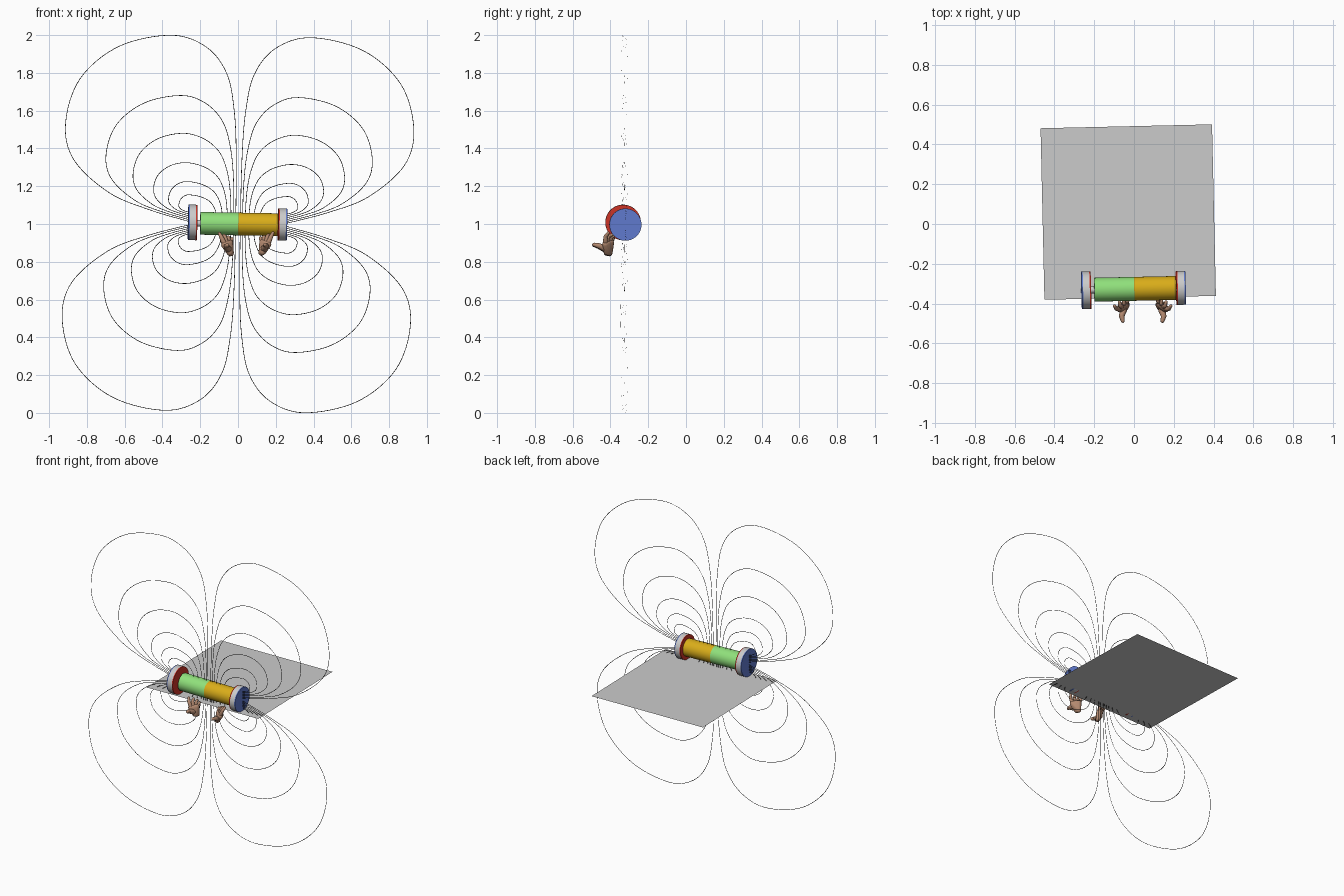
import bpy, bmesh
from math import radians, sin, cos
from mathutils import Matrix, Vector

if "Cube" in bpy.data.objects:
    bpy.data.objects.remove(bpy.data.objects["Cube"])

# Whole coil assembly is slightly yawed and pitched
POSE = (Matrix.Translation((0, -0.326, 1.0)) @ Matrix.Rotation(radians(1.2), 4, 'Z')
        @ Matrix.Rotation(radians(1.0), 4, 'Y'))


def mat(name, rgb):
    m = bpy.data.materials.new(name)
    m.diffuse_color = (*rgb, 1)
    m.use_nodes = True
    m.node_tree.nodes["Principled BSDF"].inputs["Base Color"].default_value = m.diffuse_color
    return m


GREEN = mat("green", (0.28, 0.75, 0.2))
YELLOW = mat("yellow", (0.70, 0.42, 0.01))
BLUE = mat("blue", (0.12, 0.20, 0.63))
RED = mat("red", (0.62, 0.035, 0.02))
SKIN = mat("skin", (0.45, 0.25, 0.16))
INK = mat("ink", (0.02, 0.02, 0.02))


def make(name, bm, material=None, smooth=True, matrix=Matrix.Identity(4)):
    me = bpy.data.meshes.new(name)
    bm.to_mesh(me)
    bm.free()
    if smooth:
        me.shade_smooth()
        me.set_sharp_from_angle(angle=radians(35))
    if material:
        me.materials.append(material)
    ob = bpy.data.objects.new(name, me)
    ob.matrix_world = matrix
    bpy.context.collection.objects.link(ob)
    return ob


def x_cylinder(name, x0, x1, r, material=None, y=0.0, z=0.0):
    bm = bmesh.new()
    m = Matrix.Translation(((x0 + x1) / 2, y, z)) @ Matrix.Rotation(radians(90), 4, 'Y')
    bmesh.ops.create_cone(bm, cap_ends=True, segments=48, radius1=r, radius2=r,
                          depth=abs(x1 - x0), matrix=m)
    return make(name, bm, material, matrix=POSE)


# Bar in two colours, with a thin axle through it
x_cylinder("bar_left_half", -0.2, 0.0, 0.06, GREEN)
x_cylinder("bar_right_half", 0.0, 0.21, 0.06, YELLOW)
x_cylinder("axle", -0.225, 0.22, 0.018)

# End discs: grey body, red inner face, blue outer face
for side, xin, xout, r, y, z in (("left", -0.217, -0.264, 0.094, -0.002, 0.004),
                                 ("right", 0.212, 0.259, 0.085, 0.0, 0.001)):
    t = 0.007 if xout > xin else -0.007
    x_cylinder(side + "_disc_inner_face", xin, xin + t, r, RED, y, z)
    x_cylinder(side + "_disc_body", xin + t, xout - t, r, None, y, z)
    x_cylinder(side + "_disc_outer_face", xout - t, xout, r, BLUE, y, z)

# Flat horizontal sheet
bm = bmesh.new()
bmesh.ops.create_grid(bm, x_segments=1, y_segments=1, size=0.431)
make("sheet", bm, None, False,
     Matrix.Translation((-0.029, 0.06, 0.915)) @ Matrix.Rotation(radians(1.3), 4, 'Z'))


# Field lines: flat ribbons, one loop family mirrored into four quadrants
def spline(pts, n=8):
    pts = [2 * pts[0] - pts[1]] + pts + [2 * pts[-1] - pts[-2]]
    out = []
    for a, b, c, d in zip(pts, pts[1:], pts[2:], pts[3:]):
        for k in range(n):
            t = k / n
            out.append(0.5 * (2 * b + (c - a) * t + (2 * a - 5 * b + 4 * c - d) * t * t
                              + (3 * b - a - 3 * c + d) * t ** 3))
    return out + [pts[-2]]


def loop_points(xt, top, xr, zr, start, power, i):
    pts = [Vector((start, 0))]
    for h, f in ((0.35, 0.03), (0.6, 0.11), (0.8, 0.27), (0.94, 0.58)):
        pts.append(Vector((start + (xt - start) * f ** power, top * h)))
    for a in (0, 30, 60, 90):
        a = radians(a)
        pts.append(Vector((xt + (xr - xt) * sin(a), zr + (top - zr) * cos(a))))
    px, pz = 0.25, 0.006 + 0.010 * i
    for u, v in ((0.93, 0.62), (0.65, 0.29), (0.33, 0.12), (0, 0)):
        pts.append(Vector((px + (xr - px) * u, pz + (zr - pz) * v)))
    return spline(pts)


# top x, top z, side x, side z, start x, inner steepness
LOOPS = ((0.37, 0.993, 0.922, 0.52, 0.012, 1.35), (0.31, 0.675, 0.705, 0.355, 0.022, 1.1),
         (0.295, 0.475, 0.56, 0.26, 0.036, 1.0), (0.28, 0.32, 0.45, 0.185, 0.055, 0.95),
         (0.27, 0.22, 0.37, 0.13, 0.08, 0.9), (0.26, 0.15, 0.315, 0.095, 0.11, 0.9))
W = 0.0016
for sx, sz, quad in ((1, 1, "upper_right"), (-1, 1, "upper_left"),
                     (1, -1, "lower_right"), (-1, -1, "lower_left")):
    bm = bmesh.new()
    for i, spec in enumerate(LOOPS):
        pts = loop_points(*spec, i)
        last = None
        for k, p in enumerate(pts):
            d = (pts[min(k + 1, len(pts) - 1)] - pts[max(k - 1, 0)]).normalized()
            n = Vector((-d.y, d.x)) * W
            pair = [bm.verts.new((sx * q.x, 0, sz * q.y)) for q in (p + n, p - n)]
            if last:
                bm.faces.new((last[0], last[1], pair[1], pair[0]))
            last = pair
    make("field_lines_" + quad, bm, INK, False, POSE)


# Hands: each piece is the hull of a few balls
HAND = (
    # palm and wrist
    ((0.018, -0.406, 0.846, 0.017), (0.012, -0.420, 0.848, 0.016),
     (-0.016, -0.426, 0.890, 0.018), (0.012, -0.400, 0.898, 0.019)),
    # thumb
    ((0.004, -0.430, 0.868, 0.018), (-0.006, -0.462, 0.882, 0.014)),
    ((-0.006, -0.462, 0.882, 0.014), (0.000, -0.487, 0.888, 0.010)),
    # index finger
    ((-0.018, -0.426, 0.898, 0.014), (-0.032, -0.426, 0.930, 0.011)),
    ((-0.032, -0.426, 0.930, 0.011), (-0.042, -0.412, 0.950, 0.008)),
    # remaining fingers
    ((-0.006, -0.416, 0.902, 0.013), (-0.013, -0.410, 0.932, 0.010)),
    ((-0.013, -0.410, 0.932, 0.010), (-0.018, -0.392, 0.940, 0.008)),
    ((0.006, -0.404, 0.902, 0.012), (0.006, -0.398, 0.926, 0.010)),
    ((0.006, -0.398, 0.926, 0.010), (0.004, -0.384, 0.932, 0.008)),
    ((0.015, -0.398, 0.898, 0.012), (0.024, -0.386, 0.922, 0.009)),
)

ball = bmesh.new()
bmesh.ops.create_icosphere(ball, subdivisions=2, radius=1)
BALL = [v.co.copy() for v in ball.verts]
ball.free()


def hand(name, cx, flip, dz):
    bm = bmesh.new()
    for piece in HAND:
        verts = [bm.verts.new(Vector((cx + flip * x, y, z + dz)) + c * r)
                 for x, y, z, r in piece for c in BALL]
        bmesh.ops.convex_hull(bm, input=verts)
    loose = [v for v in bm.verts if not v.link_faces]
    bmesh.ops.delete(bm, geom=loose, context='VERTS')
    bmesh.ops.recalc_face_normals(bm, faces=bm.faces[:])
    make(name, bm, SKIN)


hand("left_hand", -0.056, 1, 0.0)
hand("right_hand", 0.143, -1, 0.003)
